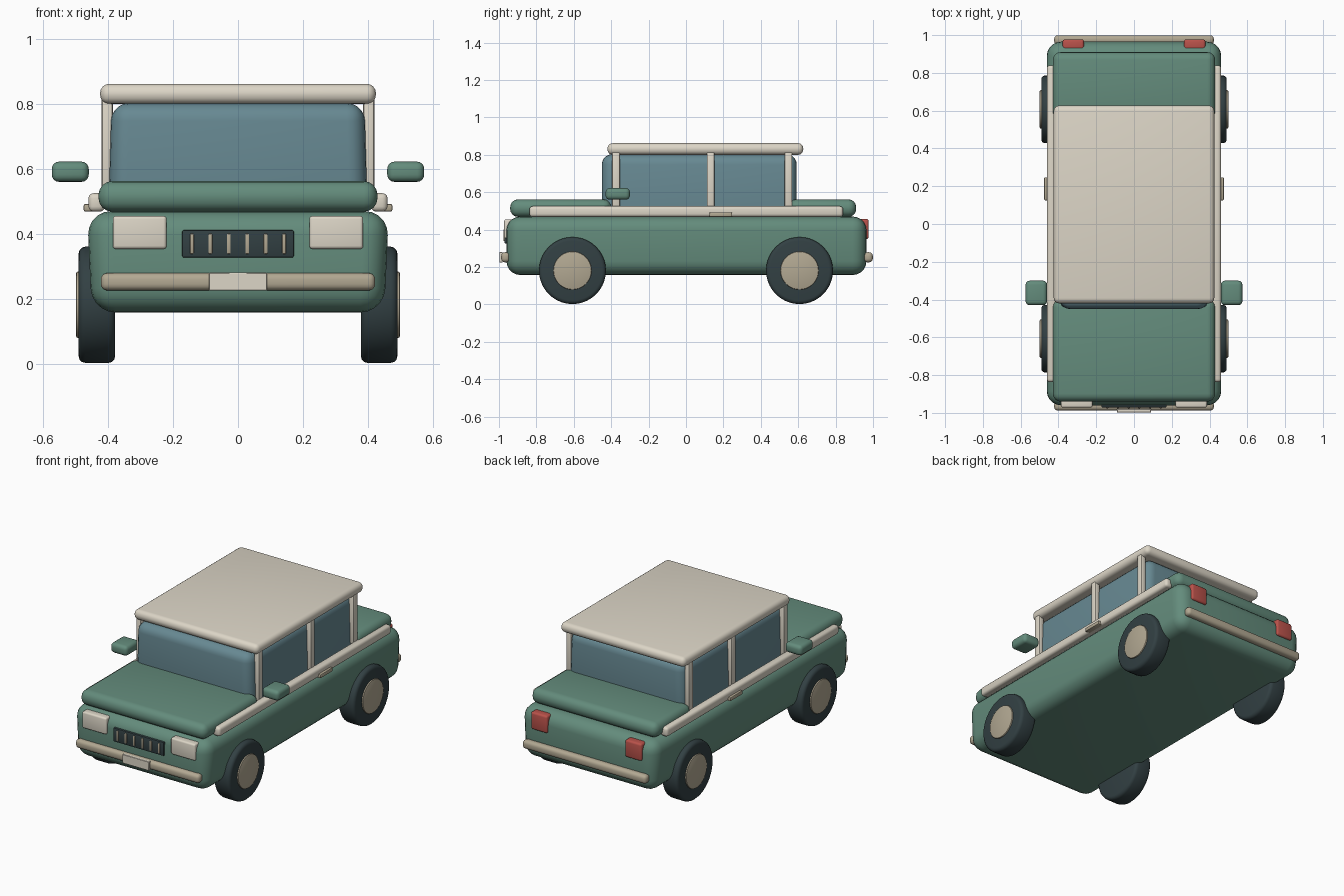
import bpy, bmesh, math
from mathutils import Matrix, Vector

if "Cube" in bpy.data.objects:
    bpy.data.objects.remove(bpy.data.objects["Cube"])


def material(name, rgb):
    m = bpy.data.materials.new(name)
    m.diffuse_color = (*rgb, 1)
    m.use_nodes = True
    m.node_tree.nodes["Principled BSDF"].inputs["Base Color"].default_value = m.diffuse_color
    return m


GREEN = material("sage_green", (0.127, 0.262, 0.202))
CREAM = material("cream", (0.72, 0.67, 0.57))
TAN = material("warm_grey", (0.445, 0.392, 0.288))
GLASS = material("blue_glass", (0.136, 0.25, 0.29))
DARK = material("dark_rubber", (0.032, 0.051, 0.056))
RED = material("tail_red", (0.485, 0.084, 0.069))


def finish(name, bm, mat, bevel, segments):
    me = bpy.data.meshes.new(name)
    bm.to_mesh(me)
    bm.free()
    ob = bpy.data.objects.new(name, me)
    bpy.context.collection.objects.link(ob)
    me.materials.append(mat)
    bpy.context.view_layer.objects.active = ob
    ob.select_set(True)
    if bevel:
        mod = ob.modifiers.new("bevel", 'BEVEL')
        mod.width = bevel
        mod.segments = segments
        mod.limit_method = 'ANGLE'
        mod.angle_limit = math.radians(40)
        bpy.ops.object.modifier_apply(modifier=mod.name)
    bpy.ops.object.shade_smooth_by_angle(angle=math.radians(40))
    ob.select_set(False)
    return ob


def box(name, x, y, z, mat, bevel=0.0, segments=4, top=1.0, bottom=1.0):
    """Rounded box from (min, max) ranges; top and bottom scale the width in x."""
    bm = bmesh.new()
    bmesh.ops.create_cube(bm, size=1)
    mid = Vector([(r[0] + r[1]) / 2 for r in (x, y, z)])
    for v in bm.verts:
        s = top if v.co.z > 0 else bottom
        v.co = mid + Vector((v.co.x * (x[1] - x[0]) * s,
                             v.co.y * (y[1] - y[0]),
                             v.co.z * (z[1] - z[0])))
    return finish(name, bm, mat, bevel, segments)


def disc(name, x0, x1, y, z, r, mat, bevel, segments=3):
    """Cylinder lying along x."""
    bm = bmesh.new()
    m = Matrix.Translation(((x0 + x1) / 2, y, z)) @ Matrix.Rotation(math.pi / 2, 4, 'Y')
    bmesh.ops.create_cone(bm, cap_ends=True, segments=40, radius1=r, radius2=r,
                          depth=abs(x1 - x0), matrix=m)
    return finish(name, bm, mat, bevel, segments)


def sides(a, b):
    """The same x range on the right and on the left."""
    return (("right", (a, b)), ("left", (-b, -a)))


# Body shell, hood and trunk lid
box("body", (-0.465, 0.465), (-0.96, 0.965), (0.157, 0.47), GREEN, 0.075, 5, bottom=0.97)
box("hood", (-0.43, 0.43), (-0.94, -0.40), (0.468, 0.562), GREEN, 0.042)
box("trunk_lid", (-0.43, 0.43), (0.55, 0.91), (0.468, 0.562), GREEN, 0.042)

# Cabin glass and roof
box("cabin_glass", (-0.40, 0.40), (-0.45, 0.592), (0.44, 0.803), GLASS, 0.055, 5, top=0.975)
box("roof", (-0.425, 0.425), (-0.42, 0.627), (0.80, 0.862), CREAM, 0.028)

# Front and rear bumpers, number plate
box("front_bumper", (-0.423, 0.423), (-0.988, -0.94), (0.225, 0.279), TAN, 0.02)
box("rear_bumper", (-0.423, 0.423), (0.95, 0.999), (0.225, 0.279), TAN, 0.02)
box("number_plate", (-0.09, 0.09), (-0.998, -0.98), (0.225, 0.28), CREAM, 0.002, 1)

# Grille with upright bars
box("grille", (-0.172, 0.172), (-0.971, -0.93), (0.327, 0.411), DARK, 0.004, 2)
for i in range(6):
    c = -0.142 + i * 0.0568
    box(f"grille_bar_{i + 1}", (c - 0.006, c + 0.006), (-0.976, -0.96), (0.338, 0.4), TAN, 0.003, 2)

# Lamps
for side, x in sides(0.22, 0.386):
    box(f"headlight_{side}", x, (-0.972, -0.92), (0.353, 0.455), CREAM, 0.01, 3)
for side, x in sides(0.265, 0.378):
    box(f"tail_light_{side}", x, (0.92, 0.977), (0.35, 0.457), RED, 0.012, 3)

# Belt rails, door handles and mirrors
for side, x in sides(0.41, 0.461):
    box(f"belt_rail_{side}", x, (-0.837, 0.84), (0.468, 0.525), CREAM, 0.016, 3)
for side, x in sides(0.44, 0.476):
    box(f"door_handle_{side}", x, (0.125, 0.247), (0.468, 0.492), TAN, 0.006, 2)
for side, x in sides(0.46, 0.574):
    box(f"mirror_{side}", x, (-0.43, -0.30), (0.56, 0.622), GREEN, 0.022)

# Roof pillars
for side, x in sides(0.386, 0.42):
    for part, y in (("front", -0.375), ("middle", 0.132), ("rear", 0.547)):
        box(f"{part}_pillar_{side}", x, (y - 0.021, y + 0.021), (0.48, 0.82), CREAM, 0.007, 2)

# Wheels
for end, y in (("front", -0.607), ("rear", 0.607)):
    for side, s in (("right", 1), ("left", -1)):
        disc(f"{end}_tire_{side}", s * 0.379, s * 0.491, y, 0.181, 0.179, DARK, 0.02)
        disc(f"{end}_hub_{side}", s * 0.46, s * 0.499, y, 0.181, 0.102, TAN, 0.005, 2)
